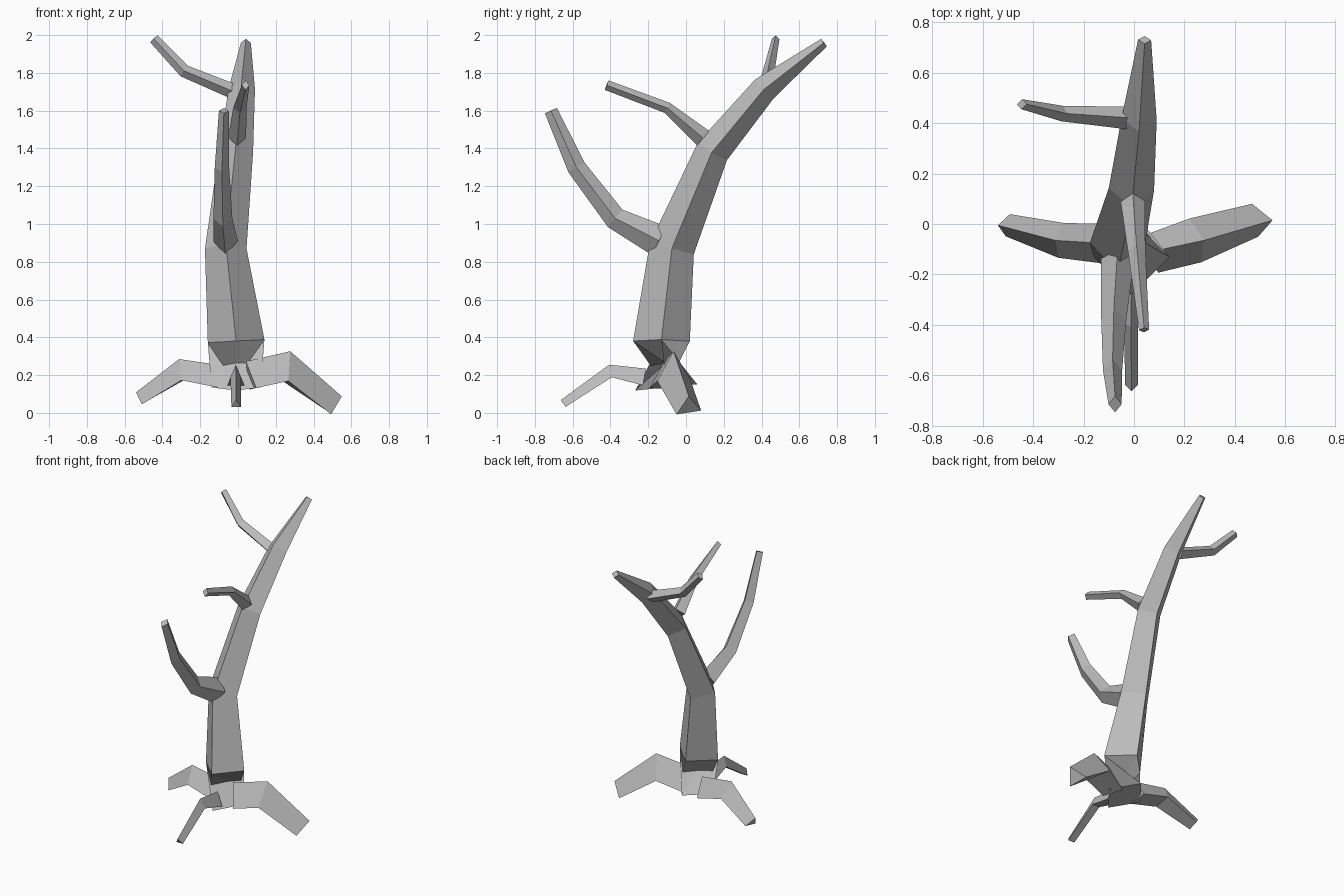
import bpy
from mathutils import Vector

cube = bpy.data.objects.get("Cube")
if cube:
    bpy.data.objects.remove(cube, do_unlink=True)

# One pale grey for the bare wood
wood = bpy.data.materials.new("bare wood grey")
wood.use_nodes = True
GREY = (0.5, 0.5, 0.5, 1)
wood.diffuse_color = GREY
wood.node_tree.nodes["Principled BSDF"].inputs["Base Color"].default_value = GREY

# Cross-sections as (sideways, upward) multiples of the ring size
DIAMOND = [(-1, 0), (0, -1), (1, 0), (0, 1)]
WEDGE = [(-1, -1), (1, -1), (0, 1)]
X, Y = Vector((1, 0, 0)), Vector((0, 1, 0))


def limb(name, section, side, rings):
    """Flat-faced tapering limb; each ring is (centre, half width, half height)."""
    points = [Vector(r[0]) for r in rings]
    last = len(points) - 1
    n = len(section)
    verts, faces = [], []
    for i, (_, width, height) in enumerate(rings):
        tangent = Vector()
        if i > 0:
            tangent += (points[i] - points[i - 1]).normalized()
        if i < last:
            tangent += (points[i + 1] - points[i]).normalized()
        tangent.normalize()
        across = (side - tangent * side.dot(tangent)).normalized()
        up = across.cross(tangent)
        if up.z < 0:
            up.negate()
        verts += [points[i] + across * a * width + up * b * height for a, b in section]
    for i in range(last):
        for j in range(n):
            k = (j + 1) % n
            faces.append((i * n + j, i * n + k, (i + 1) * n + k, (i + 1) * n + j))
    faces += [tuple(range(n)), tuple(range(last * n, last * n + n))]
    mesh = bpy.data.meshes.new(name)
    mesh.from_pydata(verts, [], faces)
    mesh.materials.append(wood)
    obj = bpy.data.objects.new(name, mesh)
    bpy.context.collection.objects.link(obj)
    # Make the faces point outward
    import bmesh
    bm = bmesh.new()
    bm.from_mesh(mesh)
    bmesh.ops.recalc_face_normals(bm, faces=bm.faces[:])
    bm.to_mesh(mesh)
    bm.free()
    return obj


# Leaning trunk
limb("trunk", DIAMOND, X, [
    ((-.01, -.105, .135), .13, .165),
    ((-.01, -.13, .38), .15, .15),
    ((-.065, -.075, .87), .11, .12),
    ((-.01, .14, 1.385), .09, .09),
    ((.02, .415, 1.715), .07, .07),
    ((.042, .73, 1.96), .026, .025)])

# Branches
limb("lower_branch", DIAMOND, X, [
    ((-.065, -.14, .91), .065, .085),
    ((-.08, -.375, 1.03), .05, .06),
    ((-.085, -.58, 1.3), .038, .05),
    ((-.075, -.715, 1.6), .026, .035)])
limb("middle_branch", DIAMOND, X, [
    ((-.005, .09, 1.455), .048, .05),
    ((.01, -.1, 1.615), .035, .03),
    ((.04, -.42, 1.735), .02, .027)])
limb("upper_branch", DIAMOND, Y, [
    ((-.02, .42, 1.7), .045, .04),
    ((-.285, .438, 1.81), .031, .034),
    ((-.445, .475, 1.98), .02, .027)])

# Roots
limb("left_root", WEDGE, Y, [
    ((.06, -.115, .2), .08, .075),
    ((.26, -.065, .25), .09, .078),
    ((.515, .015, .045), .067, .055)])
limb("right_root", WEDGE, Y, [
    ((-.08, -.08, .19), .08, .06),
    ((-.3, -.065, .23), .07, .056),
    ((-.52, -.005, .08), .045, .035)])
limb("front_root", WEDGE, X, [
    ((-.01, -.22, .19), .045, .045),
    ((-.012, -.4, .222), .028, .034),
    ((-.01, -.65, .05), .025, .022)])
